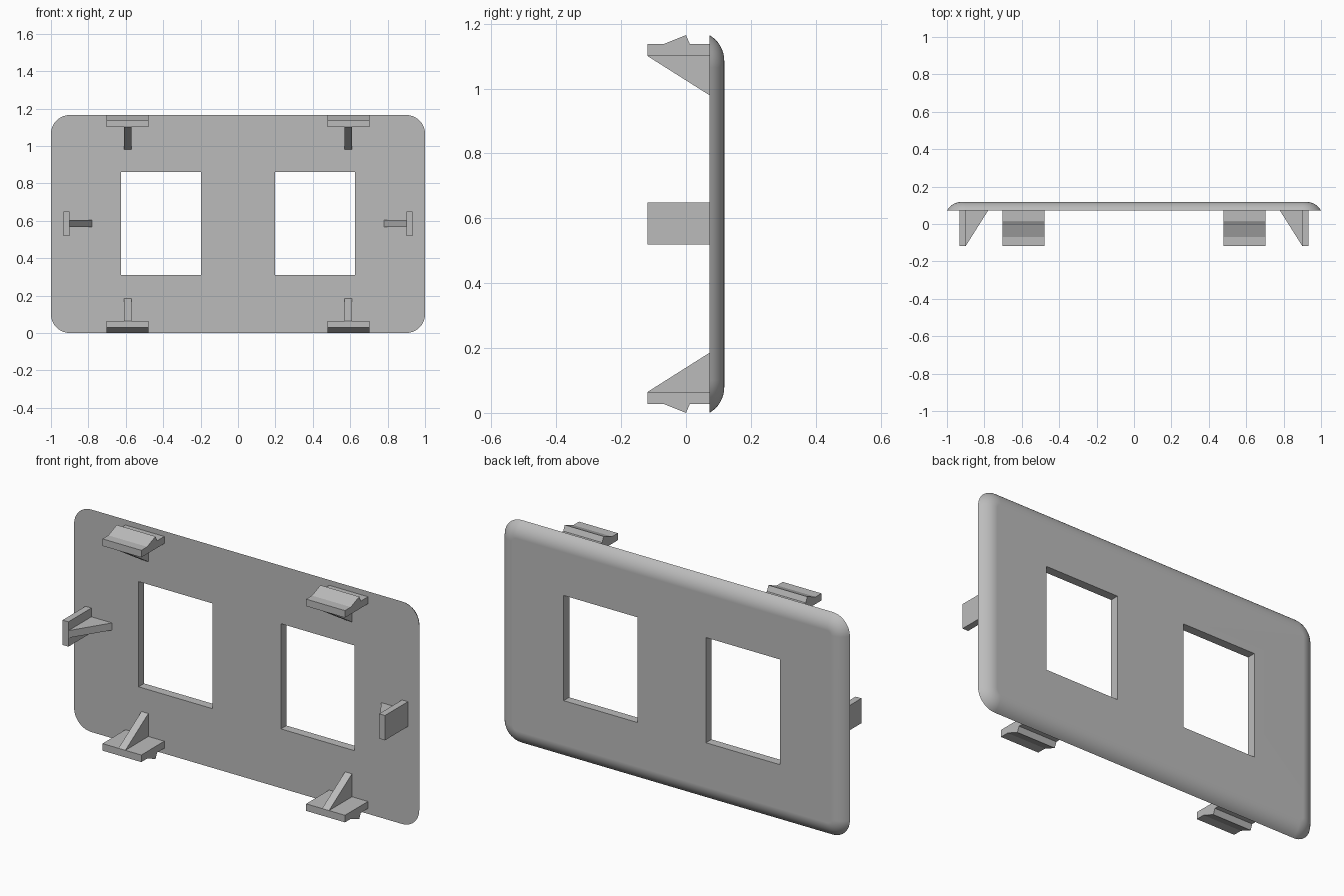
import bpy, bmesh
from math import sin, cos, acos, pi, radians

if "Cube" in bpy.data.objects:
    bpy.data.objects.remove(bpy.data.objects["Cube"], do_unlink=True)

HEIGHT = 1.165
MID = HEIGHT / 2
FRONT, BACK, TIP = 0.072, 0.118, -0.118   # plate faces and clip ends along y

grey = bpy.data.materials.new("light grey plastic")
grey.use_nodes = True
colour = (0.5, 0.5, 0.5, 1)
grey.diffuse_color = colour
grey.node_tree.nodes["Principled BSDF"].inputs["Base Color"].default_value = colour


def finish(name, bm):
    bmesh.ops.recalc_face_normals(bm, faces=bm.faces)
    mesh = bpy.data.meshes.new(name)
    bm.to_mesh(mesh)
    bm.free()
    mesh.materials.append(grey)
    obj = bpy.data.objects.new(name, mesh)
    bpy.context.collection.objects.link(obj)
    return obj


def prism(name, outline, shift):
    """Extrude a closed outline of 3D points by a vector."""
    bm = bmesh.new()
    face = bm.faces.new([bm.verts.new(p) for p in outline])
    new = bmesh.ops.extrude_face_region(bm, geom=[face])["geom"]
    bmesh.ops.translate(bm, vec=shift, verts=[v for v in new if isinstance(v, bmesh.types.BMVert)])
    return finish(name, bm)


def rounded_ring(bm, inset, y, radius=0.1, steps=10):
    """Rounded rectangle of vertices, moved in from the plate outline."""
    ring = []
    corners = [(1, 1), (-1, 1), (-1, -1), (1, -1)]
    for q, (sx, sz) in enumerate(corners):
        for i in range(steps + 1):
            a = (q + i / steps) * pi / 2
            r = radius - inset
            ring.append(bm.verts.new((sx * (1 - radius) + r * cos(a), y,
                                      MID + sz * (MID - radius) + r * sin(a))))
    return ring


# Plate with an arched rim that runs tangent into the back face
bm = bmesh.new()
arc = 0.09
depth = BACK - FRONT
sweep = acos((arc - depth) / arc)
rings = []
for i in range(9):
    a = sweep * (1 - i / 8)
    rings.append(rounded_ring(bm, arc * (sin(sweep) - sin(a)), BACK - arc + arc * cos(a)))
for low, high in zip(rings, rings[1:]):
    for i in range(len(low)):
        j = (i + 1) % len(low)
        bm.faces.new((low[i], low[j], high[j], high[i]))
bm.faces.new(rings[0])
bm.faces.new(rings[-1])
plate = finish("plate", bm)

# Two square window openings
bpy.context.view_layer.objects.active = plate
for side in (-1, 1):
    xa, xb = side * 0.198, side * 0.626
    cutter = prism("window_cutter", [(xa, 0, 0.31), (xb, 0, 0.31), (xb, 0, 0.861), (xa, 0, 0.861)],
                   (0, 0.3, 0))
    cutter.hide_render = True
    cut = plate.modifiers.new("window", "BOOLEAN")
    cut.operation, cut.solver, cut.object = "DIFFERENCE", "EXACT", cutter
    bpy.ops.object.modifier_apply(modifier=cut.name)
    bpy.data.objects.remove(cutter, do_unlink=True)

bpy.ops.object.select_all(action="DESELECT")
plate.select_set(True)
bpy.ops.object.shade_smooth_by_angle(angle=radians(30))
weighted = plate.modifiers.new("flat back shading", "WEIGHTED_NORMAL")
weighted.keep_sharp = True

# Snap clips along the top and bottom edges: (y, height above the middle)
tongue = [(TIP, 1.10), (TIP, 1.137), (-0.07, 1.137), (0, HEIGHT), (0.012, 1.137),
          (FRONT, 1.137), (FRONT, 1.10)]
gusset = [(TIP, 1.10), (FRONT, 1.10), (FRONT, 0.98)]
for level, up in (("top", 1), ("bottom", -1)):
    for side, sx in (("left", 1), ("right", -1)):
        for part, shape, width in (("clip", tongue, 0.225), ("clip_rib", gusset, 0.04)):
            x = sx * 0.59 - width / 2
            outline = [(x, y, MID + up * (z - MID)) for y, z in shape]
            prism(f"{level}_{side}_{part}", outline, (width, 0, 0))

# Side tabs with their ribs: (x, y)
tab = [(0.9, TIP), (0.934, TIP), (0.934, FRONT), (0.9, FRONT)]
tab_rib = [(0.9, TIP), (0.9, FRONT), (0.78, FRONT)]
for side, sx in (("left", 1), ("right", -1)):
    for part, shape, height in (("tab", tab, 0.13), ("tab_rib", tab_rib, 0.038)):
        outline = [(sx * x, y, MID + 0.002 - height / 2) for x, y in shape]
        prism(f"{side}_{part}", outline, (0, 0, height))
